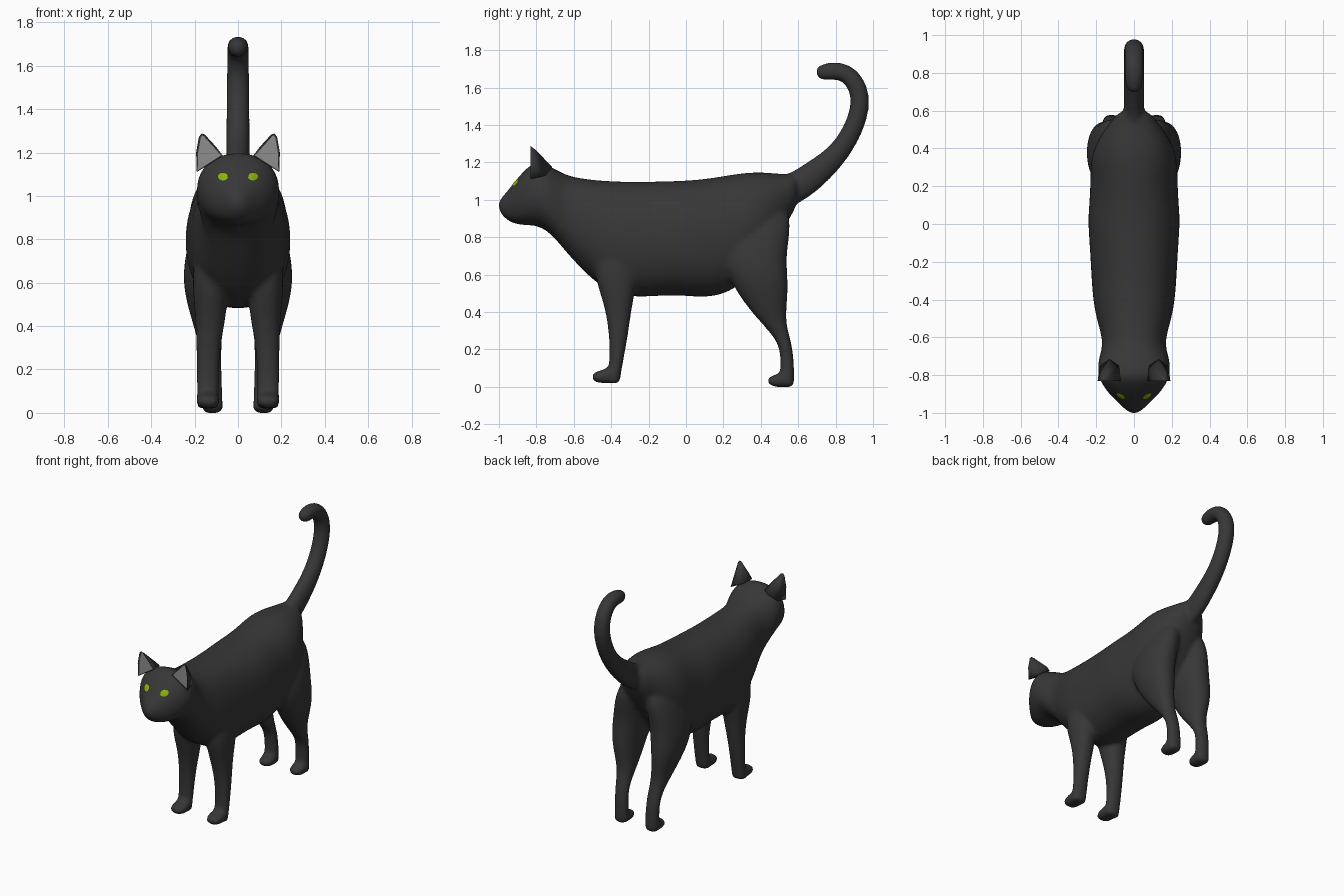
import bpy, bmesh, math
from mathutils import Vector
from mathutils.bvhtree import BVHTree

if "Cube" in bpy.data.objects:
    bpy.data.objects.remove(bpy.data.objects["Cube"])


def material(name, rgb):
    m = bpy.data.materials.new(name)
    m.diffuse_color = (*rgb, 1)
    m.use_nodes = True
    m.node_tree.nodes["Principled BSDF"].inputs["Base Color"].default_value = m.diffuse_color
    return m


FUR = material("dark fur", (0.038, 0.038, 0.038))
INNER = material("grey inner ear", (0.27, 0.27, 0.27))
GREEN = material("green eye", (0.25, 0.44, 0.004))
N = 16


def new_object(name, bm, mats):
    me = bpy.data.meshes.new(name)
    bmesh.ops.recalc_face_normals(bm, faces=bm.faces)
    bm.to_mesh(me)
    bm.free()
    ob = bpy.data.objects.new(name, me)
    bpy.context.collection.objects.link(ob)
    for m in mats:
        me.materials.append(m)
    return ob


def loft(bm, rings, power=2.0):
    """Skin rings of (centre, half-axis u, half-axis v) and cap both ends."""
    def sp(t):
        return math.copysign(abs(t) ** (2 / power), t)
    loops = []
    for c, u, v in rings:
        angles = [2 * math.pi * i / N for i in range(N)]
        loops.append([bm.verts.new(c + u * sp(math.cos(a)) + v * sp(math.sin(a))) for a in angles])
    for r, s in zip(loops, loops[1:]):
        for i in range(N):
            j = (i + 1) % N
            bm.faces.new((r[i], r[j], s[j], s[i]))
    bm.faces.new(loops[0][::-1])
    bm.faces.new(loops[-1])


def along_y(y, z0, z1, x0, x1):
    return (Vector(((x0 + x1) / 2, y, (z0 + z1) / 2)),
            Vector(((x1 - x0) / 2, 0, 0)), Vector((0, 0, (z1 - z0) / 2)))


def along_z(z, y0, y1, x0, x1, side):
    return (Vector((side * (x0 + x1) / 2, (y0 + y1) / 2, z)),
            Vector(((x1 - x0) / 2, 0, 0)), Vector((0, (y1 - y0) / 2, 0)))


# Head and trunk: y, bottom, top, half width
TRUNK = [(-1.003, .95, .99, .02), (-.985, .915, 1.015, .045), (-.945, .88, 1.06, .085),
         (-.90, .865, 1.12, .135), (-.85, .86, 1.175, .172), (-.80, .86, 1.212, .195),
         (-.73, .825, 1.185, .197), (-.66, .74, 1.145, .172), (-.60, .67, 1.125, .172),
         (-.50, .565, 1.112, .203), (-.40, .50, 1.105, .222), (-.28, .468, 1.102, .23),
         (-.10, .485, 1.105, .24), (.02, .478, 1.11, .25), (.12, .47, 1.12, .24),
         (.24, .50, 1.14, .235), (.33, .58, 1.152, .235), (.42, .68, 1.152, .21),
         (.50, .80, 1.142, .16), (.56, .91, 1.14, .11), (.60, .98, 1.14, .08)]
bm = bmesh.new()
loft(bm, [along_y(y, b, t, -w, w) for y, b, t, w in TRUNK], 2.25)

# Legs: z, back-front extent, inner-outer extent
FRONT_LEG = [(.82, -.48, -.22, .05, .19), (.6, -.50, -.25, .04, .217), (.45, -.44, -.285, .052, .197),
             (.3, -.413, -.305, .082, .193), (.15, -.408, -.332, .088, .192),
             (.07, -.42, -.347, .088, .192), (.03, -.43, -.352, .088, .19), (.018, -.43, -.355, .09, .188)]
HIND_LEG = [(.97, .34, .55, .03, .15), (.85, .22, .565, .025, .215), (.7, .18, .538, .03, .252),
            (.58, .23, .548, .05, .254), (.48, .285, .547, .065, .23), (.38, .365, .535, .07, .20),
            (.3, .44, .545, .075, .18), (.22, .503, .57, .075, .17), (.1, .505, .58, .07, .168),
            (.02, .50, .58, .07, .168), (-.003, .50, .576, .072, .165)]
# Paw: distance from toe, bottom, top, inset of sides
PAW = [(0, .025, .05, .03), (.012, .008, .06, .012), (.05, 0, .072, 0), (.09, 0, .085, 0), (.125, .005, .08, .01)]
for side in (-1, 1):
    loft(bm, [along_z(*r, side) for r in FRONT_LEG], 2.2)
    loft(bm, [along_z(*r, side) for r in HIND_LEG], 2.2)
    for toe, lift, x0, x1 in ((-.503, .018, .082, .195), (.437, -.003, .065, .17)):
        loft(bm, [along_y(toe + d, b + lift, t + lift, *sorted((side * (x0 + i), side * (x1 - i))))
                  for d, b, t, i in PAW], 2.4)

# Tail: y, z, radius
TAIL = [(.50, 1.03, .09), (.60, 1.07, .085), (.70, 1.145, .078), (.81, 1.24, .06), (.895, 1.37, .054),
        (.938, 1.51, .054), (.918, 1.61, .053), (.865, 1.675, .052), (.80, 1.692, .051),
        (.735, 1.682, .047), (.705, 1.676, .033), (.698, 1.674, .015)]
pts = [Vector((0, y, z)) for y, z, _ in TAIL]
rings = []
for i, (p, (_, _, r)) in enumerate(zip(pts, TAIL)):
    d = (pts[min(i + 1, len(pts) - 1)] - pts[max(i - 1, 0)]).normalized()
    rings.append((p, Vector((min(r, .055), 0, 0)), Vector((0, -d.z, d.y)) * r))
loft(bm, rings)

# Fuse trunk, legs and tail into one smooth skin
body = new_object("cat_body", bm, [FUR])
sub = body.modifiers.new("round", 'SUBSURF')
sub.levels = sub.render_levels = 2
rem = body.modifiers.new("fuse", 'REMESH')
rem.mode = 'VOXEL'
rem.voxel_size = 0.013
smo = body.modifiers.new("relax", 'SMOOTH')
smo.factor, smo.iterations = 0.5, 8
dg = bpy.context.evaluated_depsgraph_get()
mesh = bpy.data.meshes.new_from_object(body.evaluated_get(dg))
body.modifiers.clear()
body.data = mesh
mesh.materials.clear()
mesh.materials.append(FUR)
for p in mesh.polygons:
    p.use_smooth = True
    p.material_index = 0
skin = BVHTree.FromPolygons([v.co for v in mesh.vertices], [p.vertices[:] for p in mesh.polygons])

# Ears: hull of a flat front outline and a rounded back, grey inset front
EAR_FRONT = [(.07, 1.185), (.10, 1.225), (.152, 1.282), (.168, 1.288), (.18, 1.272), (.193, 1.20), (.19, 1.11)]
EAR_BACK = [(.08, -.75, 1.18), (.13, -.715, 1.175), (.18, -.75, 1.13), (.15, -.765, 1.225), (.165, -.805, 1.268)]
for side, label in ((-1, "right"), (1, "left")):
    bm = bmesh.new()
    for x, z in EAR_FRONT:
        bm.verts.new((side * x, -.832, z))
    for x, y, z in EAR_BACK:
        bm.verts.new((side * x, y, z))
    bmesh.ops.convex_hull(bm, input=bm.verts)
    bm.normal_update()
    front = [f for f in bm.faces if abs(f.normal.y) > .95 and f.calc_center_median().y < -.83]
    bmesh.ops.inset_region(bm, faces=front, thickness=.009, depth=-.006)
    for f in front:
        f.material_index = 1
    ear = new_object(label + "_ear", bm, [FUR, INNER])
    for p in ear.data.polygons:
        p.use_smooth = p.material_index == 0 and p.normal.y > -.8

    # Eye: thin disc laid on the face
    bm = bmesh.new()
    verts = []
    for i in range(14):
        a = 2 * math.pi * i / 14
        o = Vector((side * .07 + .025 * math.cos(a), -2, 1.088 + .019 * math.sin(a)))
        hit = skin.ray_cast(o, Vector((0, 1, 0)))[0] or Vector((o.x, -.9, o.z))
        verts.append(bm.verts.new(hit + Vector((0, -.006, .002))))
    mid = bm.verts.new(skin.ray_cast(Vector((side * .07, -2, 1.088)), Vector((0, 1, 0)))[0] + Vector((0, -.008, .003)))
    for i in range(14):
        bm.faces.new((verts[i], verts[(i + 1) % 14], mid))
    new_object(label + "_eye", bm, [GREEN])
